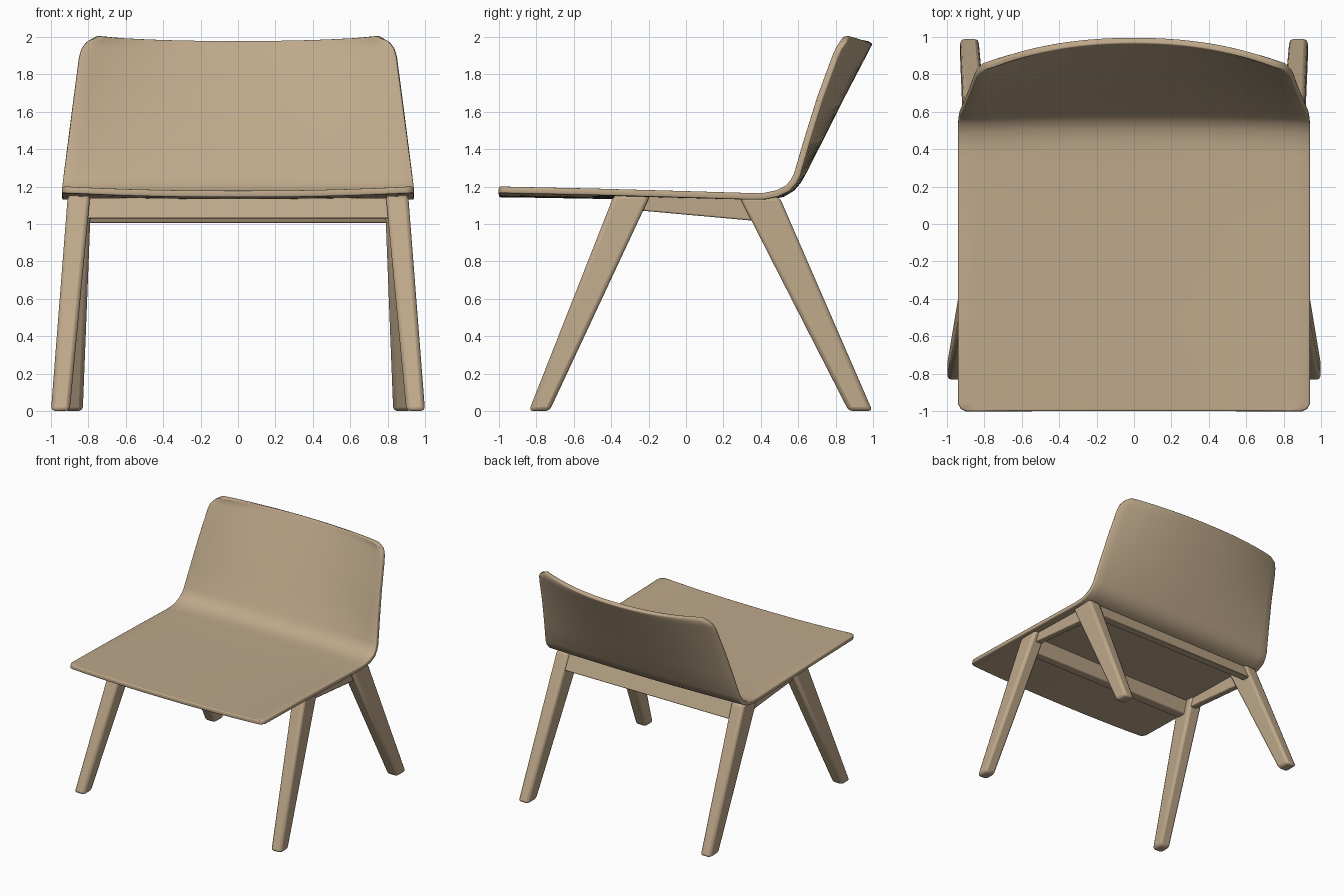
import bpy, bmesh, math
from mathutils import Vector

if "Cube" in bpy.data.objects:
    bpy.data.objects.remove(bpy.data.objects["Cube"])

wood = bpy.data.materials.new("light_wood")
wood.diffuse_color = (0.515, 0.392, 0.254, 1)
wood.use_nodes = True
wood.node_tree.nodes["Principled BSDF"].inputs["Base Color"].default_value = wood.diffuse_color


def add_object(name, bm, mirror=False, bevel=0.0, segments=2, thickness=0.0):
    bmesh.ops.recalc_face_normals(bm, faces=bm.faces) if not thickness else None
    me = bpy.data.meshes.new(name)
    bm.to_mesh(me)
    bm.free()
    me.materials.append(wood)
    ob = bpy.data.objects.new(name, me)
    bpy.context.collection.objects.link(ob)
    if thickness:
        m = ob.modifiers.new("thickness", 'SOLIDIFY')
        m.thickness, m.offset, m.use_even_offset = thickness, -1, True
    if bevel:
        m = ob.modifiers.new("round", 'BEVEL')
        m.width, m.segments, m.limit_method = bevel, segments, 'ANGLE'
        m.angle_limit = math.radians(50)
    if mirror:
        ob.modifiers.new("mirror", 'MIRROR')
    bpy.context.view_layer.objects.active = ob
    ob.select_set(True)
    bpy.ops.object.shade_smooth_by_angle(angle=math.radians(35))
    ob.select_set(False)
    return ob


def prism(name, low, high, **kw):
    """Tapered bar between two quads, each given as four (x, y, z) corners."""
    bm = bmesh.new()
    a = [bm.verts.new(p) for p in low]
    b = [bm.verts.new(p) for p in high]
    bm.faces.new(a[::-1])
    bm.faces.new(b)
    for i in range(4):
        j = (i + 1) % 4
        bm.faces.new((a[i], a[j], b[j], b[i]))
    return add_object(name, bm, **kw)


def rect(x0, x1, y0, y1, z):
    return [(x0, y0, z), (x1, y0, z), (x1, y1, z), (x0, y1, z)]


# Seat and backrest: one bent sheet, blending a centre profile into an edge profile
# Each row: edge (y, z), centre (y, z), corner inset
rows = [
    ((-1.0, 1.2), (-1.0, 1.178), 0.045), ((-0.988, 1.2), (-0.988, 1.178), 0.015),
    ((-0.96, 1.2), (-0.96, 1.178), 0), ((-0.5, 1.19), (-0.5, 1.17), 0),
    ((0.0, 1.176), (0.0, 1.165), 0), ((0.36, 1.165), (0.38, 1.163), 0),
    ((0.42, 1.167), (0.45, 1.166), 0), ((0.48, 1.179), (0.51, 1.178), 0),
    ((0.53, 1.203), (0.555, 1.205), 0), ((0.56, 1.235), (0.585, 1.24), 0),
    ((0.577, 1.27), (0.608, 1.28), 0), ((0.635, 1.47), (0.705, 1.47), 0),
    ((0.70, 1.68), (0.81, 1.68), 0), ((0.78, 1.9), (0.925, 1.9), 0),
    ((0.80, 1.945), (0.943, 1.935), 0.007), ((0.823, 1.98), (0.957, 1.962), 0.03),
    ((0.838, 2.0), (0.967, 1.981), 0.085),
]
COLS = 24
bm = bmesh.new()
grid = []
for edge, centre, inset in rows:
    line = []
    for i in range(COLS + 1):
        u = -1 + 2 * i / COLS
        t = abs(u) ** 2.2
        y = centre[0] + (edge[0] - centre[0]) * t
        z = centre[1] + (edge[1] - centre[1]) * t
        half = 0.94 - 0.14 * max(0, z - 1.2) - inset
        line.append(bm.verts.new((u * half, y, z)))
    grid.append(line)
for r in range(len(rows) - 1):
    for i in range(COLS):
        bm.faces.new((grid[r][i], grid[r][i + 1], grid[r + 1][i + 1], grid[r + 1][i]))
add_object("seat_shell", bm, thickness=0.035, bevel=0.007)

# Splayed, tapering legs
prism("front_leg", rect(0.9, 1.0, -0.84, -0.73, 0),
      rect(0.79, 0.91, -0.385, -0.19, 1.155), mirror=True, bevel=0.022)
prism("back_leg", rect(0.83, 0.93, 0.87, 0.997, 0),
      rect(0.785, 0.905, 0.285, 0.5, 1.145), mirror=True, bevel=0.022)

# Rails joining the legs under the seat
prism("side_rail",
      [(0.81, -0.3, 1.077), (0.87, -0.3, 1.077), (0.87, 0.4, 1.014), (0.81, 0.4, 1.014)],
      [(0.81, -0.3, 1.155), (0.87, -0.3, 1.155), (0.87, 0.4, 1.14), (0.81, 0.4, 1.14)],
      mirror=True, bevel=0.008)
prism("front_rail", rect(-0.83, 0.83, -0.39, -0.31, 1.03),
      rect(-0.83, 0.83, -0.34, -0.26, 1.14), bevel=0.008)
prism("back_rail", rect(-0.83, 0.83, 0.47, 0.54, 1.005),
      rect(-0.83, 0.83, 0.41, 0.48, 1.14), bevel=0.008)
